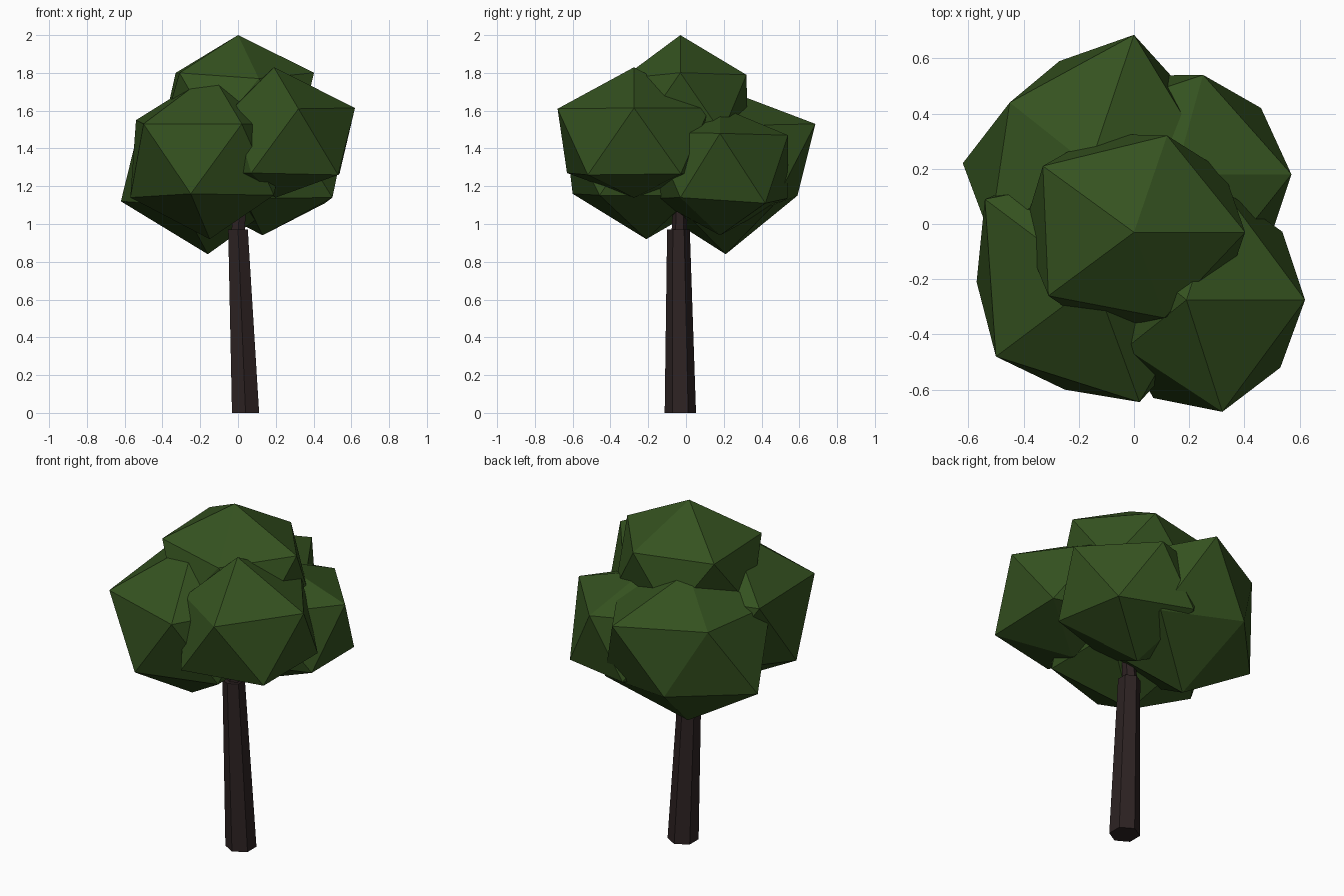
import bpy, bmesh, math
from mathutils import Vector

if "Cube" in bpy.data.objects:
    bpy.data.objects.remove(bpy.data.objects["Cube"])


def material(name, rgb):
    m = bpy.data.materials.new(name)
    m.diffuse_color = (*rgb, 1)
    m.use_nodes = True
    m.node_tree.nodes["Principled BSDF"].inputs["Base Color"].default_value = m.diffuse_color
    return m


leaf = material("leaf green", (0.035, 0.084, 0.014))
bark = material("dark bark", (0.026, 0.016, 0.016))


def finish(bm, name, mat):
    bmesh.ops.recalc_face_normals(bm, faces=bm.faces)
    me = bpy.data.meshes.new(name)
    bm.to_mesh(me)
    bm.free()
    me.materials.append(mat)
    ob = bpy.data.objects.new(name, me)
    bpy.context.collection.objects.link(ob)
    return ob


def leaf_clump(name, centre, radii, tweaks=()):
    """Icosahedron scaled to radii; each tweak pulls the nearest corner to it."""
    bm = bmesh.new()
    bmesh.ops.create_icosphere(bm, subdivisions=1, radius=1)
    for v in bm.verts:
        v.co = Vector(centre) + Vector(a * b for a, b in zip(v.co, radii))
    for t in map(Vector, tweaks):
        min(bm.verts, key=lambda v: (v.co - t).length).co = t
    finish(bm, name, leaf)


def tapered_limb(name, stations, sides=6):
    """Skin hexagonal rings (x, y, z, radius) with corners facing +-y."""
    bm = bmesh.new()
    rings = []
    for x, y, z, r in stations:
        angles = [math.tau * (i / sides) + math.pi / 2 for i in range(sides)]
        rings.append([bm.verts.new((x + r * math.cos(a), y + r * math.sin(a), z))
                      for a in angles])
    for lo, hi in zip(rings, rings[1:]):
        for i in range(sides):
            j = (i + 1) % sides
            bm.faces.new((lo[i], lo[j], hi[j], hi[i]))
    bm.faces.new(rings[0][::-1])
    bm.faces.new(rings[-1])
    finish(bm, name, bark)


# Trunk, leaning slightly, and a thin limb stepping in under the crown
tapered_limb("trunk", [(0.04, -0.03, 0, 0.083), (0, -0.04, 0.97, 0.06)])
tapered_limb("upper_limb", [(0.0, -0.035, 0.95, 0.042), (0.02, -0.03, 1.25, 0.03)])

# Crown of five overlapping clumps
leaf_clump("top_clump", (0, -0.03, 1.64), (0.45, 0.42, 0.36),
           [(0.12, 0.32, 1.79), (-0.33, 0.21, 1.80),
            (-0.31, -0.26, 1.80), (0.11, -0.34, 1.77)])
leaf_clump("front_left_clump", (-0.15, -0.21, 1.34), (0.47, 0.47, 0.42),
           [(-0.50, -0.48, 1.53), (-0.54, 0.09, 1.55), (0.02, -0.645, 1.53),
            (-0.57, -0.21, 1.14), (-0.25, -0.60, 1.16), (-0.14, -0.21, 1.80)])
leaf_clump("back_left_clump", (-0.16, 0.21, 1.31), (0.50, 0.48, 0.47),
           [(0.0, 0.685, 1.53), (-0.45, 0.44, 1.52), (-0.16, 0.21, 1.71),
            (-0.27, 0.59, 1.15), (-0.62, 0.22, 1.12), (-0.16, 0.21, 0.84)])
leaf_clump("front_right_clump", (0.19, -0.275, 1.44), (0.48, 0.47, 0.39),
           [(0.32, -0.68, 1.61), (0.53, -0.52, 1.26), (0.07, -0.63, 1.27),
            (-0.03, -0.45, 1.61), (-0.05, -0.08, 1.61), (-0.12, -0.275, 1.27),
            (0.20, -0.275, 1.14)])
leaf_clump("back_right_clump", (0.16, 0.18, 1.31), (0.45, 0.42, 0.39),
           [(0.46, 0.42, 1.11), (0.50, -0.03, 1.14), (0.57, 0.18, 1.48),
            (0.25, 0.54, 1.47), (0.15, 0.18, 1.62), (0.13, 0.18, 0.94)])
